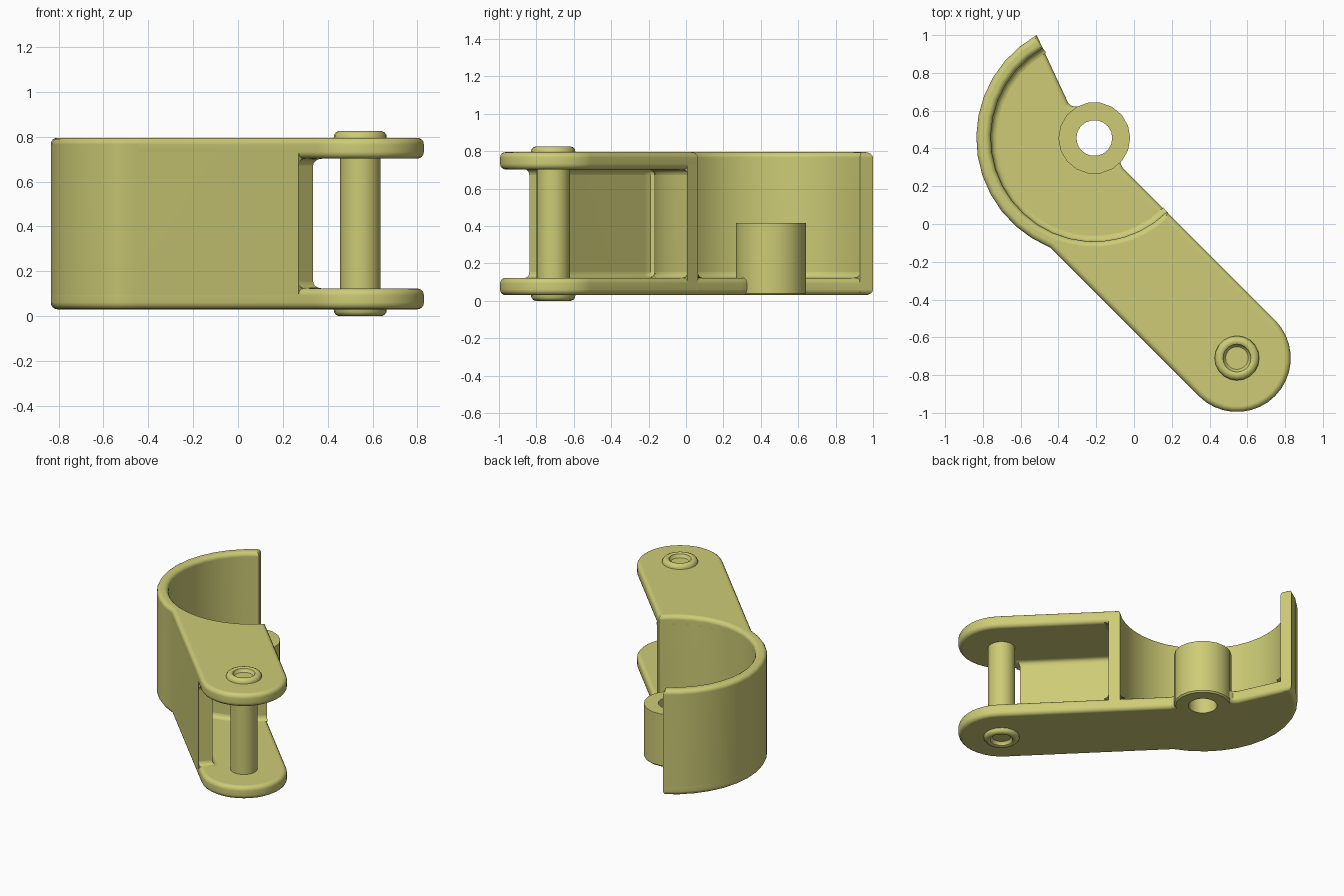
import bpy, bmesh, math
from mathutils import Vector

cube = bpy.data.objects.get("Cube")
if cube:
    bpy.data.objects.remove(cube, do_unlink=True)

mat = bpy.data.materials.new("olive_yellow")
mat.use_nodes = True
COLOR = (0.61, 0.60, 0.18, 1)
mat.diffuse_color = COLOR
mat.node_tree.nodes["Principled BSDF"].inputs["Base Color"].default_value = COLOR

# Main dimensions
CUP = Vector((-0.21, 0.455))      # cup and hub axis
PIN = Vector((0.545, -0.71))      # pin axis
R_OUT, R_IN, R_ARM = 0.625, 0.548, 0.285
Z0, Z1, Z2, Z3 = 0.03, 0.123, 0.702, 0.795   # plate levels
BEVEL, COVE = 0.03, 0.03


def arc(center, r, a0, a1, n):
    """Points on an arc, angles in degrees."""
    return [center + r * Vector((math.cos(a), math.sin(a)))
            for a in (math.radians(a0 + (a1 - a0) * i / n) for i in range(n + 1))]


def offset(pts, d, closed=True):
    """Mitred offset of a path towards its left side."""
    n, out = len(pts), []
    for i, p in enumerate(pts):
        a = pts[i - 1] if closed or i > 0 else None
        b = pts[(i + 1) % n] if closed or i < n - 1 else None
        normals = []
        for s, e in ((a, p), (p, b)):
            if s is not None and e is not None:
                t = (e - s).normalized()
                normals.append(Vector((-t.y, t.x)))
        m = sum(normals, Vector((0, 0))).normalized()
        out.append(p + m * d / max(m.dot(normals[0]), 0.4))
    return out


def finish(name, bm):
    me = bpy.data.meshes.new(name)
    bm.to_mesh(me)
    bm.free()
    me.materials.append(mat)
    ob = bpy.data.objects.new(name, me)
    bpy.context.collection.objects.link(ob)
    bpy.ops.object.select_all(action='DESELECT')
    ob.select_set(True)
    bpy.context.view_layer.objects.active = ob
    bpy.ops.object.shade_smooth_by_angle(angle=math.radians(38))
    wn = ob.modifiers.new("weighted_normals", 'WEIGHTED_NORMAL')
    wn.keep_sharp = True
    return ob


def loft(name, rings, closed=True):
    """Skin rings of (points, z), listed from low to high."""
    bm = bmesh.new()
    vs = [[bm.verts.new((p.x, p.y, z)) for p in pts] for pts, z in rings]
    n = len(vs[0])
    for lo, hi in zip(vs, vs[1:]):
        for i in range(n if closed else n - 1):
            j = (i + 1) % n
            bm.faces.new((lo[i], lo[j], hi[j], hi[i]))
    if closed:
        bm.faces.new(vs[0][::-1])
        bm.faces.new(vs[-1])
    return finish(name, bm)


def rounded_prism(name, pts, z0, z1, b=BEVEL, seg=4):
    steps = [(b * (1 - math.sin(t)), b * (1 - math.cos(t)))
             for t in (math.pi / 2 * i / seg for i in range(seg + 1))]
    rings = [(offset(pts, d), z0 + h) for d, h in steps]
    rings += [(offset(pts, d), z1 - h) for d, h in reversed(steps)]
    return loft(name, rings)


def cove(name, path, z, side, up, r=COVE, seg=4):
    """Concave fillet between a wall path and a plate at height z."""
    rings = []
    for i in range(seg + 1):
        t = math.pi / 2 * i / seg
        rings.append((offset(path, side * r * (1 - math.sin(t)), False),
                      z + up * r * (1 - math.cos(t))))
    return loft(name, rings if up > 0 else rings[::-1], closed=False)


def lathe(name, profile, center, n):
    """Revolve (radius, z) points; a closed profile makes a tube."""
    bm = bmesh.new()
    vs = [bm.verts.new((center.x + r, center.y, z)) for r, z in profile]
    es = [bm.edges.new(p) for p in zip(vs, vs[1:])]
    bmesh.ops.spin(bm, geom=vs + es, cent=(center.x, center.y, 0), axis=(0, 0, 1),
                   angle=2 * math.pi, steps=n)
    bmesh.ops.remove_doubles(bm, verts=bm.verts, dist=1e-4)
    bmesh.ops.recalc_face_normals(bm, faces=bm.faces)
    return finish(name, bm)


# Shared outline pieces
cap = arc(PIN, R_ARM, 225, 405, 18)
cup_outer = arc(CUP, R_OUT, 119.3, 248.1, 13)
tip = arc(CUP, R_IN, -45.5, -45.5, 1)[0]

# Bottom plate: arm plus cup floor, cut round the hub bore
floor = (cup_outer + cap
         + [Vector((-0.06, 0.298)), Vector((-0.073, 0.325))]
         + arc(CUP, 0.14, -50, -230, 10)
         + [Vector((-0.30, 0.622)), Vector((-0.33, 0.624)), Vector((-0.349, 0.642))])
rounded_prism("bottom_plate", floor, Z0, Z1)

# Top plate: arm only, ending on the cup's inner radius
top = [cup_outer[-1]] + cap + arc(CUP, R_IN, -45.5, -111.9, 8)
rounded_prism("top_plate", top, Z2, Z3)

# Cup wall running on into the arm's side wall
pocket = ([Vector((0.27, -0.838)), Vector((0.335, -0.773)),
           Vector((-0.215, -0.223)), Vector((-0.235, -0.19)), Vector((-0.23, -0.167))]
          + arc(CUP, R_OUT, -89, -45.5, 5))
cup_inner = arc(CUP, R_IN, -45.5, -240.2, 20)
rounded_prism("cup_and_arm_wall", cup_outer + pocket + cup_inner, Z0, Z3)

# Fillets where walls meet plates
cove("cup_floor_fillet", cup_inner, Z1, -1, 1)
cove("pocket_lower_fillet", pocket, Z1, -1, 1)
cove("pocket_upper_fillet", pocket, Z2, -1, -1)

# Hub tube on the cup floor
lathe("hub", [(0.095, Z0), (0.18, Z0), (0.19, Z0 + 0.01), (0.19, 0.415),
              (0.095, 0.415), (0.095, Z0)], CUP, 18)

# Pin with dished rounded heads, symmetric about mid height
MID = (Z0 + Z3) / 2
half = [(0, 0.385), (0.06, 0.385), (0.068, 0.392), (0.074, 0.407), (0.084, 0.4125),
        (0.095, 0.4125), (0.108, 0.407), (0.117, 0.395), (0.119, 0.375), (0.09, 0.36)]
lathe("hinge_pin", [(r, MID + h) for r, h in half]
      + [(r, MID - h) for r, h in reversed(half)], PIN, 20)
